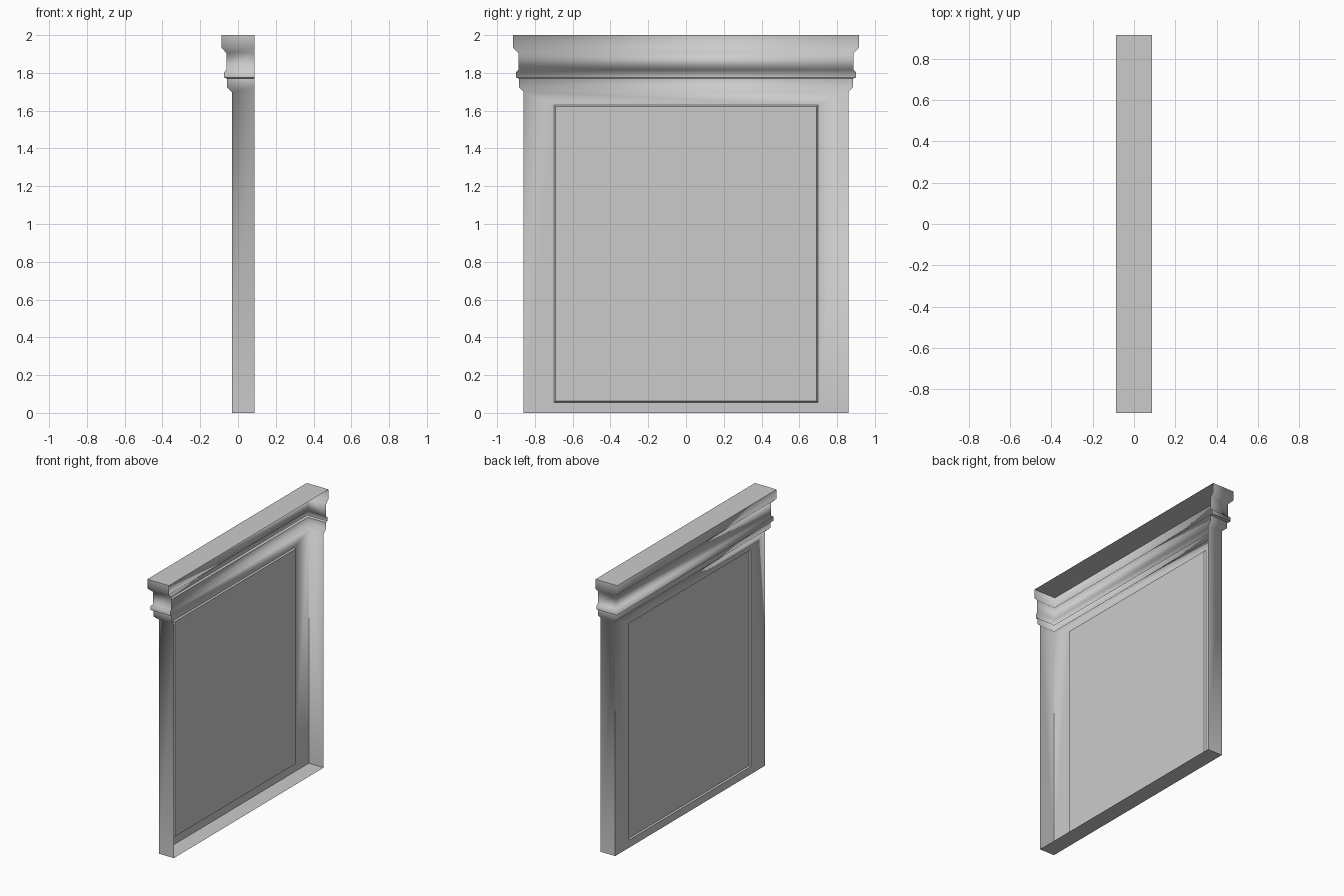
import bpy, bmesh

cube = bpy.data.objects.get("Cube")
if cube:
    bpy.data.objects.remove(cube)

BACK, FACE, HALF = 0.087, -0.033, 0.86
# Moulding section: outward offset and height, from floor to cap
SECTION = [(0, 0), (0, 1.7), (0.025, 1.725), (0.025, 1.77), (0.041, 1.775),
           (0.041, 1.803), (0.028, 1.815), (0.028, 1.905), (0.055, 1.933), (0.055, 2)]

stone = bpy.data.materials.new("grey_stone")
stone.use_nodes = True
grey = (0.6, 0.6, 0.6, 1)
stone.diffuse_color = grey
stone.node_tree.nodes["Principled BSDF"].inputs["Base Color"].default_value = grey

bm = bmesh.new()


def strip(a, b):
    """Bridge two closed loops of vertices."""
    n = len(a)
    return [bm.faces.new((a[i], a[(i + 1) % n], b[(i + 1) % n], b[i])) for i in range(n)]


def panel_loop(x, half, low, high):
    """Rectangle facing the front of the panel."""
    return [bm.verts.new((x, y, z)) for y, z in
            ((half, low), (-half, low), (-half, high), (half, high))]


# Three-sided shell, open along the back
rings = []
for out, z in SECTION:
    x, y = FACE - out, HALF + out
    rings.append([bm.verts.new((px, py, z)) for px, py in
                  ((BACK, y), (x, y), (x, -y), (BACK, -y))])
for k, (a, b) in enumerate(zip(rings, rings[1:])):
    for i in range(3):
        if k or i != 1:
            bm.faces.new((a[i], a[i + 1], b[i + 1], b[i]))
bm.faces.new(rings[0])
bm.faces.new(rings[-1])

# Front frame with a shallow sunken panel
frame = [rings[0][1], rings[0][2], rings[1][2], rings[1][1]]
lip = panel_loop(FACE, 0.70, 0.055, 1.63)
sunk = panel_loop(FACE + 0.01, 0.692, 0.062, 1.622)
strip(frame, lip)
strip(lip, sunk)
panel = bm.faces.new(sunk)

bmesh.ops.recalc_face_normals(bm, faces=bm.faces[:])
if panel.normal.x > 0:
    bmesh.ops.reverse_faces(bm, faces=bm.faces[:])

# Smooth mouldings, with crisp caps, lower corners and panel edge
for f in bm.faces:
    f.smooth = True
for e in bm.edges:
    upper_corner = (e.verts[0].co.z >= 1.69 and e.verts[1].co.z >= 1.69
                    and abs(e.verts[0].co.z - e.verts[1].co.z) > 0.004)
    in_panel = panel in e.link_faces
    e.smooth = not in_panel and (upper_corner or e.calc_face_angle(0) < 0.87)

mesh = bpy.data.meshes.new("wall_panel")
bm.to_mesh(mesh)
bm.free()
mesh.materials.append(stone)
bpy.context.collection.objects.link(bpy.data.objects.new("wall_panel", mesh))
